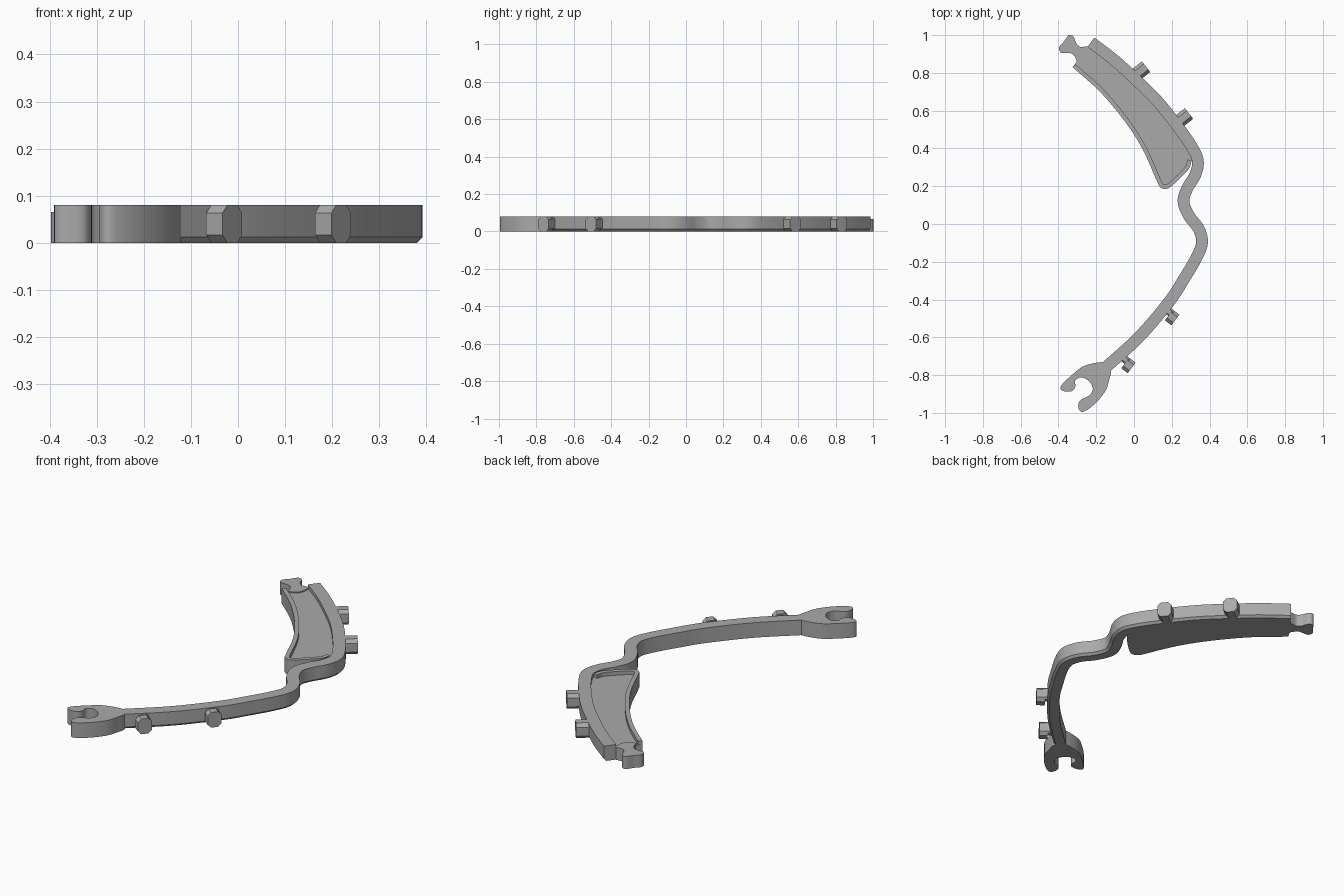
import bpy, bmesh, math
from mathutils import Vector

old = bpy.data.objects.get("Cube")
if old:
    bpy.data.objects.remove(old)

H = 0.08          # full height
FLOOR = 0.06      # panel floor height

mat = bpy.data.materials.new("mid_grey")
mat.use_nodes = True
colour = (0.4, 0.4, 0.4, 1)
mat.diffuse_color = colour
mat.node_tree.nodes["Principled BSDF"].inputs["Base Color"].default_value = colour


def spline(points, steps=6, closed=False):
    """Smooth curve through the points."""
    p = [Vector(q) for q in points]
    n = len(p)
    if not closed:
        p = [2 * p[0] - p[1]] + p + [2 * p[-1] - p[-2]]
    out = []
    for i in range(n if closed else n - 1):
        if closed:
            a, b, c, d = (p[(i + k - 1) % n] for k in range(4))
        else:
            a, b, c, d = p[i:i + 4]
        for s in range(steps):
            t = s / steps
            out.append(0.5 * (2 * b + (c - a) * t + (2 * a - 5 * b + 4 * c - d) * t * t
                              + (3 * b - a - 3 * c + d) * t ** 3))
    if not closed:
        out.append(p[-2])
    return out


def finish(name, bm):
    bmesh.ops.recalc_face_normals(bm, faces=bm.faces[:])
    mesh = bpy.data.meshes.new(name)
    bm.to_mesh(mesh)
    bm.free()
    obj = bpy.data.objects.new(name, mesh)
    bpy.context.collection.objects.link(obj)
    mesh.materials.append(mat)
    bpy.ops.object.select_all(action="DESELECT")
    obj.select_set(True)
    bpy.context.view_layer.objects.active = obj
    bpy.ops.object.shade_smooth_by_angle(angle=math.radians(30))
    return obj


def plate(name, outline, z0, z1):
    """Extrude a flat outline upward."""
    bm = bmesh.new()
    face = bm.faces.new([bm.verts.new((q[0], q[1], z0)) for q in outline])
    top = bmesh.ops.extrude_face_region(bm, geom=[face], use_keep_orig=True)["geom"]
    verts = [g for g in top if isinstance(g, bmesh.types.BMVert)]
    bmesh.ops.translate(bm, verts=verts, vec=(0, 0, z1 - z0))
    return finish(name, bm)


def sweep(name, path, section):
    """Sweep an (offset, height) section along a flat path."""
    bm = bmesh.new()
    rings = []
    for i, q in enumerate(path):
        d = (path[min(i + 1, len(path) - 1)] - path[max(i - 1, 0)]).normalized()
        side = Vector((-d.y, d.x))
        rings.append([bm.verts.new((*(q + side * o), z)) for o, z in section])
    n = len(section)
    for a, b in zip(rings, rings[1:]):
        for k in range(n):
            bm.faces.new((a[k], a[(k + 1) % n], b[(k + 1) % n], b[k]))
    bm.faces.new(rings[0])
    bm.faces.new(rings[-1])
    return finish(name, bm)


def clip(name, end, direction, width, length, stem=None):
    """Peg with an octagonal end; an optional stem sits flush to one side."""
    out = Vector(direction).normalized()
    side = Vector((-out.y, out.x))
    end = Vector(end)

    def prism(part, w, shift, start, stop, c, z0, z1):
        ring = [(-w, z0 + c), (-w + c, z0), (w - c, z0), (w, z0 + c),
                (w, z1 - c), (w - c, z1), (-w + c, z1), (-w, z1 - c)]
        bm = bmesh.new()
        a, b = [[bm.verts.new((*(end - out * t + side * (o + shift)), z)) for o, z in ring]
                for t in (start, stop)]
        for k in range(8):
            j = (k + 1) % 8
            bm.faces.new((a[k], a[j], b[j], b[k]))
        bm.faces.new(a)
        bm.faces.new(b)
        finish(part, bm)

    prism(name, width / 2, 0, 0, length, 0.017, 0, H)
    if stem:
        prism(name + "_stem", stem / 2, (width - stem) / 2, length - 0.01, 0.09, 0.008, 0.01, H - 0.005)


# Long curved band, chamfered along its lower outer edge
band_path = spline([(-0.228, 0.962), (-0.11, 0.872), (0, 0.773), (0.12, 0.655), (0.225, 0.525),
                    (0.305, 0.41), (0.338, 0.335), (0.325, 0.262), (0.283, 0.19), (0.262, 0.12),
                    (0.29, 0.045), (0.342, -0.025), (0.36, -0.1), (0.327, -0.185), (0.265, -0.29),
                    (0.187, -0.41), (0.03, -0.595), (-0.15, -0.76)])
sweep("band", band_path, [(-0.031, 0), (0.019, 0), (0.031, 0.012), (0.031, H), (-0.031, H)])

# Recessed panel: free edge runs down the inside and round the tip
free_edge = spline([(-0.325, 0.83), (-0.18, 0.7), (-0.05, 0.545), (0.045, 0.397), (0.12, 0.23),
                    (0.137, 0.197), (0.165, 0.186), (0.2, 0.202), (0.285, 0.285), (0.305, 0.335)])
upper_band = [q for q in band_path if q.y > 0.36]
plate("panel_floor", free_edge + upper_band[::-1], 0, FLOOR)

# Raised rim along the free edge
sweep("panel_rim", free_edge, [(0, 0), (0.022, 0), (0.022, H), (0, H)])

# Two-lobed connector at the panel end
plate("lobed_connector", spline([
    (-0.345, 1.0), (-0.32, 0.992), (-0.307, 0.96), (-0.285, 0.938), (-0.24, 0.935),
    (-0.25, 0.87), (-0.3, 0.845), (-0.307, 0.875), (-0.33, 0.902), (-0.36, 0.905),
    (-0.388, 0.908), (-0.396, 0.936), (-0.37, 0.967)], 5, True), 0, 0.066)

# Hooked socket at the arm end
plate("hooked_socket", spline([
    (-0.15, -0.732), (-0.26, -0.75), (-0.335, -0.805), (-0.388, -0.86), (-0.375, -0.884),
    (-0.33, -0.885), (-0.311, -0.86), (-0.311, -0.828), (-0.278, -0.812), (-0.238, -0.833),
    (-0.218, -0.872), (-0.237, -0.908), (-0.283, -0.932), (-0.295, -0.97), (-0.272, -0.995),
    (-0.21, -0.955), (-0.152, -0.885), (-0.13, -0.82), (-0.122, -0.775)], 5, True), 0, H)

# Pegs on the outer side
for i, end in enumerate([(0.064, 0.833), (0.291, 0.585)]):
    clip(f"upper_peg_{i + 1}", end, (0.78, 0.62), 0.072, 0.085)
for i, end in enumerate([(-0.012, -0.762), (0.219, -0.508)]):
    clip(f"lower_peg_{i + 1}", end, (0.8, -0.6), 0.07, 0.043, 0.04)
